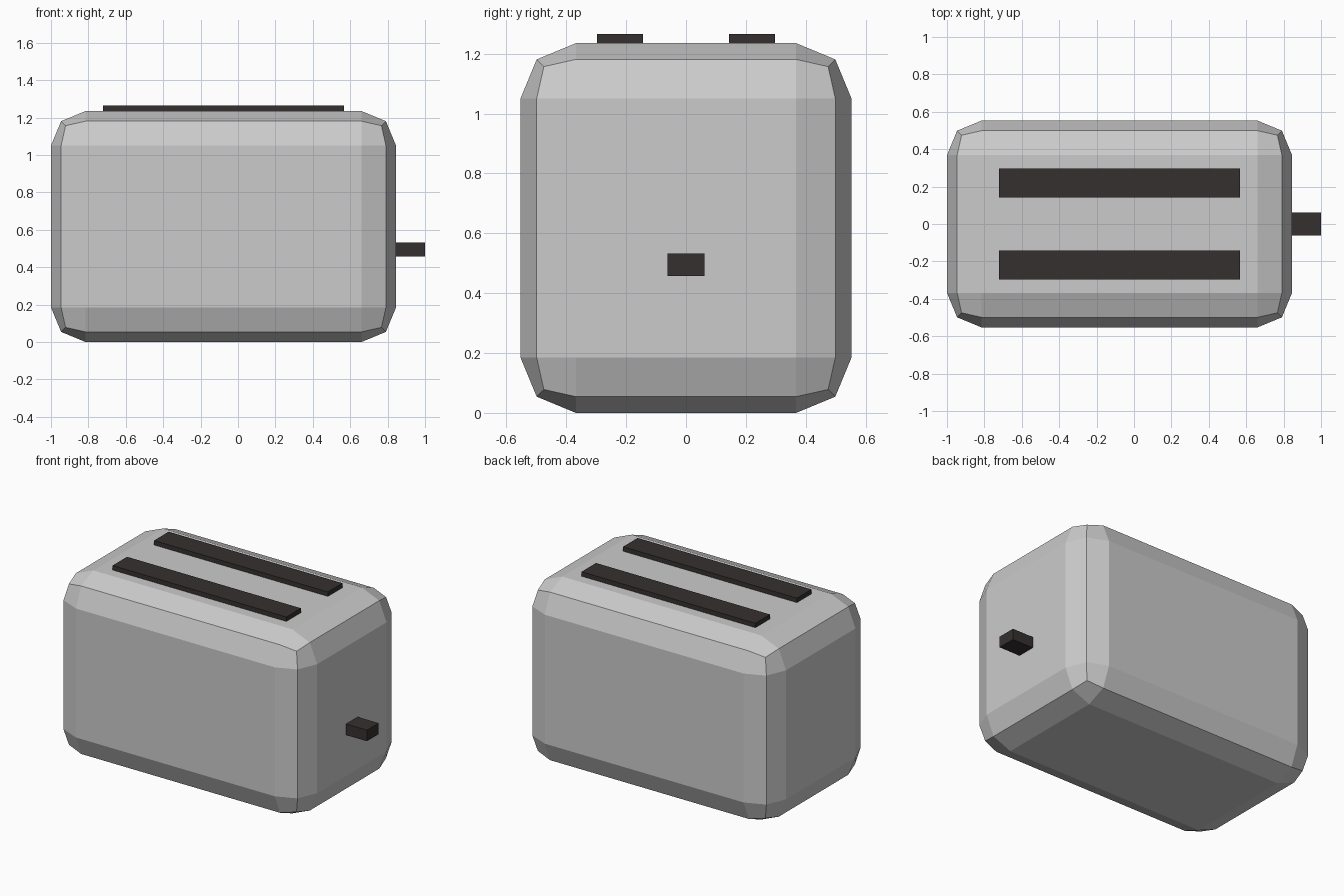
import bpy

if "Cube" in bpy.data.objects:
    bpy.data.objects.remove(bpy.data.objects["Cube"])

dark = bpy.data.materials.new("dark_plastic")
dark.diffuse_color = (0.035, 0.03, 0.028, 1)
dark.use_nodes = True
dark.node_tree.nodes["Principled BSDF"].inputs["Base Color"].default_value = dark.diffuse_color


def box(name, lo, hi, mat=None):
    size = [b - a for a, b in zip(lo, hi)]
    mid = [(a + b) / 2 for a, b in zip(lo, hi)]
    bpy.ops.mesh.primitive_cube_add(size=1, location=mid)
    ob = bpy.context.object
    ob.name = name
    ob.scale = size
    bpy.ops.object.transform_apply(location=False, rotation=False, scale=True)
    if mat:
        ob.data.materials.append(mat)
    return ob


# Rounded housing with two flat facets per edge
body = box("body", (-1, -0.553, 0), (0.845, 0.553, 1.235))
bevel = body.modifiers.new("rounding", 'BEVEL')
bevel.width = 0.185
bevel.segments = 2
bevel.limit_method = 'NONE'

# Bread slots on the top
for name, y in (("front_slot", -0.22), ("back_slot", 0.22)):
    box(name, (-0.723, y - 0.077, 1.205), (0.567, y + 0.077, 1.265), dark)

# Push lever on the right end
box("lever", (0.82, -0.062, 0.458), (1, 0.062, 0.532), dark)
